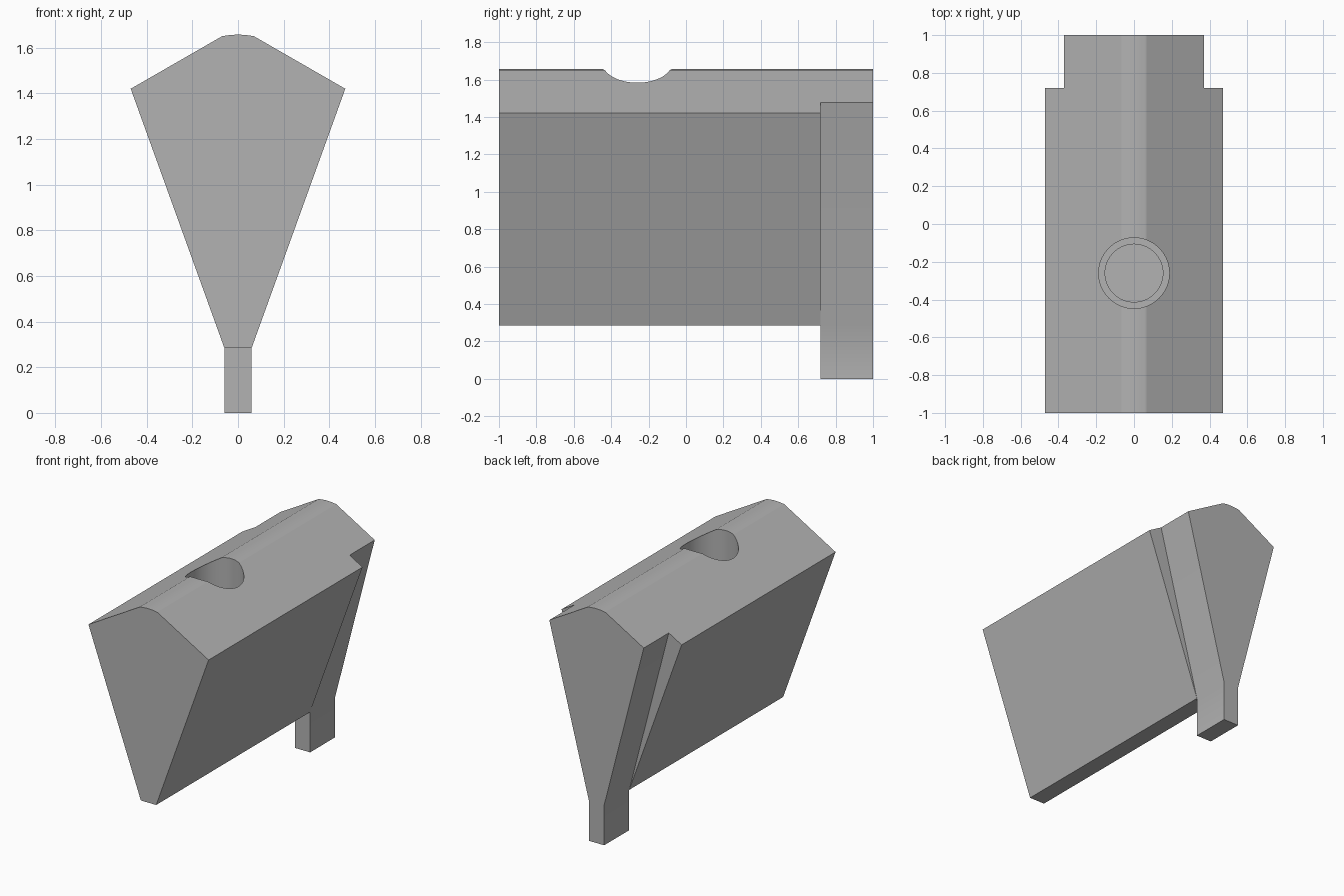
import bpy, bmesh, math

if "Cube" in bpy.data.objects:
    bpy.data.objects.remove(bpy.data.objects["Cube"], do_unlink=True)

grey = bpy.data.materials.new("plain_grey")
grey.use_nodes = True
colour = (0.45, 0.45, 0.45, 1)
grey.diffuse_color = colour
grey.node_tree.nodes["Principled BSDF"].inputs["Base Color"].default_value = colour


def finish(name, bm):
    bmesh.ops.recalc_face_normals(bm, faces=bm.faces[:])
    mesh = bpy.data.meshes.new(name)
    bm.to_mesh(mesh)
    bm.free()
    mesh.materials.append(grey)
    obj = bpy.data.objects.new(name, mesh)
    bpy.context.collection.objects.link(obj)
    return obj


def prism(name, profile, y0, y1):
    """Extrude an x-z outline from y0 to y1."""
    bm = bmesh.new()
    face = bm.faces.new([bm.verts.new((x, y0, z)) for x, z in profile])
    new = bmesh.ops.extrude_face_region(bm, geom=[face])["geom"]
    verts = [v for v in new if isinstance(v, bmesh.types.BMVert)]
    bmesh.ops.translate(bm, verts=verts, vec=(0, y1 - y0, 0))
    return finish(name, bm)


def bore(name, radius, floor):
    """Upright cylinder from the floor to above the roof."""
    bm = bmesh.new()
    bmesh.ops.create_cone(bm, cap_ends=True, segments=64, radius1=radius,
                          radius2=radius, depth=1.8 - floor)
    bmesh.ops.translate(bm, verts=bm.verts[:], vec=(0, -0.26, (1.8 + floor) / 2))
    return finish(name, bm)


FOOT, KINK, SHOULDER_Y = 0.06, 0.285, 0.72

# Wedge body with its rounded ridge, full length
ridge = []
for i in range(13):
    x = 0.07 - 0.14 * i / 12
    ridge.append((x, 1.657 - 0.007 * (x / 0.07) ** 2))
right = [(FOOT, 0), (FOOT, KINK), (0.47, 1.42)]
left = [(-x, z) for x, z in reversed(right)]
body = prism("wedge_body", right + ridge + left, -1, 1)

# Clearance under the body, leaving the rear foot
cutters = [prism("underside_cutter",
                 [(-1, -1), (1, -1), (1, KINK), (-1, KINK)], -2, SHOULDER_Y)]

# Notches that narrow both sides of the rear end
notch = [(FOOT, KINK), (0.37, 1.48), (0.37, 1.8), (0.8, 1.8), (0.8, KINK)]
for side, sign in (("left", 1), ("right", -1)):
    cutters.append(prism(side + "_notch_cutter",
                         [(sign * x, z) for x, z in notch], SHOULDER_Y, 2))

# Stepped round socket in the ridge
cutters.append(bore("socket_cutter", 0.187, 1.15))
cutters.append(bore("inner_socket_cutter", 0.153, 0.85))

for cutter in cutters:
    cutter.hide_render = True
    mod = body.modifiers.new(cutter.name, "BOOLEAN")
    mod.operation = "DIFFERENCE"
    mod.solver = "EXACT"
    mod.object = cutter

bpy.ops.object.select_all(action="DESELECT")
body.select_set(True)
bpy.context.view_layer.objects.active = body
for mod in list(body.modifiers):
    bpy.ops.object.modifier_apply(modifier=mod.name)
for cutter in cutters:
    bpy.data.objects.remove(cutter, do_unlink=True)

# Smooth ridge and socket wall, crisp corners
bpy.ops.object.shade_smooth_by_angle(angle=math.radians(30))
weighted = body.modifiers.new("weighted_normals", "WEIGHTED_NORMAL")
weighted.keep_sharp = True
